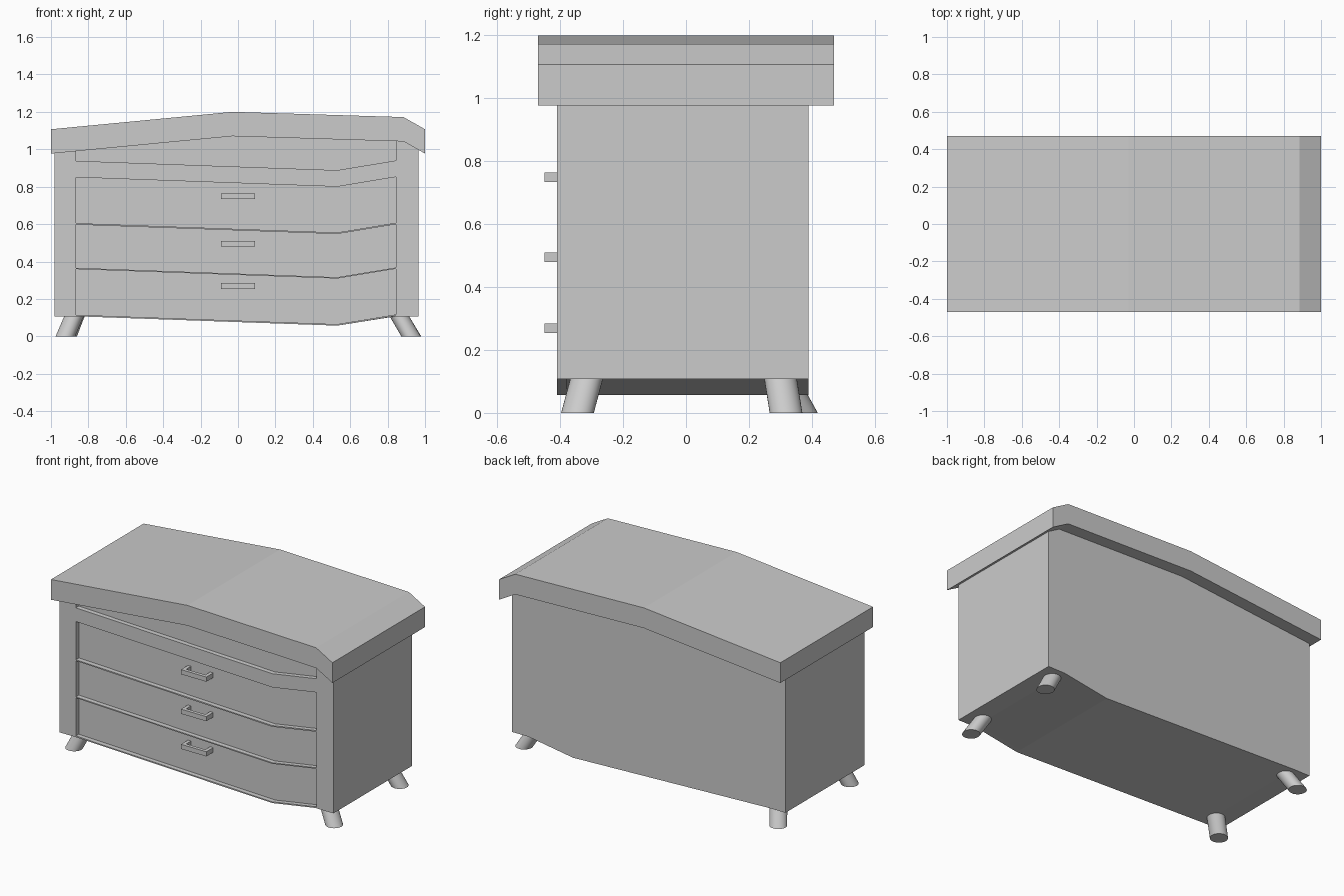
import bpy, bmesh

if "Cube" in bpy.data.objects:
    bpy.data.objects.remove(bpy.data.objects["Cube"])


def prism(name, profile, y0, y1):
    """Extrude an xz outline from y0 to y1."""
    bm = bmesh.new()
    face = bm.faces.new([bm.verts.new((x, y0, z)) for x, z in profile])
    out = bmesh.ops.extrude_face_region(bm, geom=[face])
    verts = [v for v in out["geom"] if isinstance(v, bmesh.types.BMVert)]
    bmesh.ops.translate(bm, verts=verts, vec=(0, y1 - y0, 0))
    bmesh.ops.recalc_face_normals(bm, faces=bm.faces)
    mesh = bpy.data.meshes.new(name)
    bm.to_mesh(mesh)
    bm.free()
    obj = bpy.data.objects.new(name, mesh)
    bpy.context.collection.objects.link(obj)
    return obj


def rect(x0, x1, z0, z1):
    return [(x0, z0), (x1, z0), (x1, z1), (x0, z1)]


LEFT, RIGHT = -0.865, 0.845
FRONT, RECESS, BACK = -0.41, -0.38, 0.39


def sag(z):
    """Bent line followed by every rail."""
    return [(LEFT, z), (0.53, z - 0.05), (RIGHT, z + 0.002)]


# bent top slab
top = [(-1, 1.107), (-0.03, 1.2), (0.885, 1.172), (1, 1.107)]
prism("top_slab", top + [(x, z - 0.13) for x, z in reversed(top)], -0.47, 0.47)

# carcass, its front plane forms the recessed drawer fronts
prism("carcass", [(-0.98, 0.107), (LEFT, 0.107), (0.53, 0.057), (RIGHT, 0.107),
                  (0.965, 0.107), (0.965, 0.998), (0.885, 1.043),
                  (-0.03, 1.071), (-0.98, 0.98)], RECESS, BACK)

# front stiles
prism("left_stile", [(-0.98, 0.107), (LEFT, 0.107), (LEFT, 0.991), (-0.98, 0.98)],
      FRONT, RECESS)
prism("right_stile", [(RIGHT, 0.107), (0.965, 0.107), (0.965, 0.998),
                      (0.885, 1.043), (RIGHT, 1.044)], FRONT, RECESS)

# bent rails between the drawers
for name, low, high in (("bottom_rail", 0.107, 0.115), ("lower_rail", 0.359, 0.366),
                        ("middle_rail", 0.597, 0.605), ("upper_rail", 0.85, 0.938)):
    prism(name, sag(low) + sag(high)[::-1], FRONT, RECESS)

# bracket handles
for i, z in enumerate((0.269, 0.495, 0.749)):
    z0, z1 = z - 0.015, z + 0.015
    prism(f"handle_bar_{i}", rect(-0.09, 0.09, z0, z1), -0.45, -0.428)
    for side, x in (("left", -0.09), ("right", 0.068)):
        prism(f"handle_post_{side}_{i}", rect(x, x + 0.022, z0, z1), -0.428, RECESS)


def leg(name, foot, head):
    """Slanted round leg with a level foot."""
    bpy.ops.mesh.primitive_cylinder_add(vertices=32, radius=0.052, depth=1)
    obj = bpy.context.object
    obj.name = name
    for v in obj.data.vertices:
        cx, cy = head if v.co.z > 0 else foot
        v.co = (v.co.x + cx, v.co.y + cy, 0.112 if v.co.z > 0 else 0)
    bpy.ops.object.shade_smooth_by_angle()


# splayed legs
leg("front_left_leg", (-0.923, -0.345), (-0.875, -0.315))
leg("front_right_leg", (0.925, -0.345), (0.86, -0.315))
leg("back_left_leg", (-0.913, 0.367), (-0.87, 0.305))
leg("back_right_leg", (0.927, 0.318), (0.86, 0.3))
